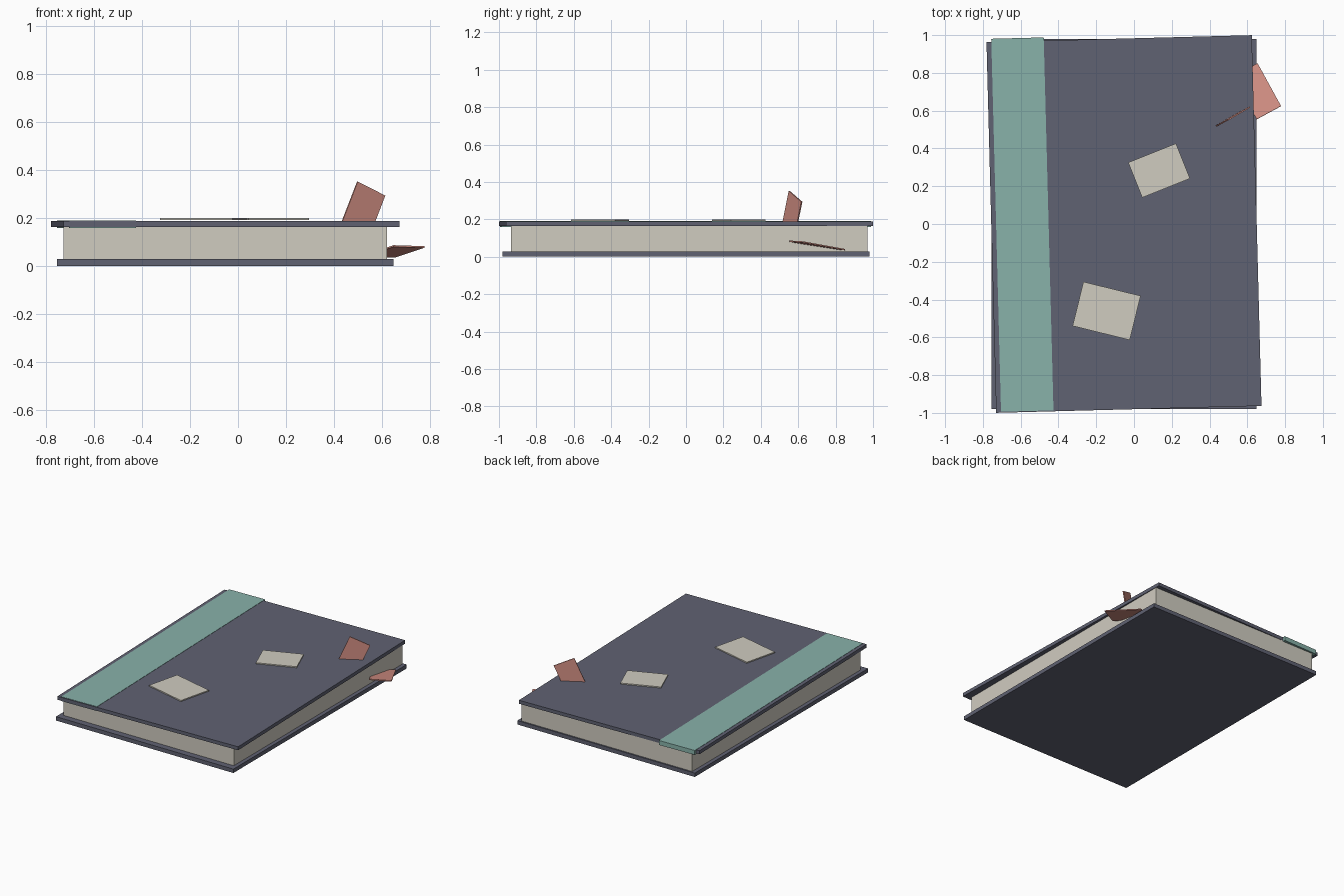
import bpy, math
from mathutils import Matrix, Vector

if "Cube" in bpy.data.objects:
    bpy.data.objects.remove(bpy.data.objects["Cube"])


def material(name, rgb):
    """Flat colour from 0-255 sRGB values."""
    m = bpy.data.materials.new(name)
    lin = [((c / 255 + 0.055) / 1.055) ** 2.4 for c in rgb]
    m.diffuse_color = (*lin, 1)
    m.use_nodes = True
    m.node_tree.nodes["Principled BSDF"].inputs["Base Color"].default_value = m.diffuse_color
    return m


SLATE = material("slate cover", (96, 98, 114))
TEAL = material("teal band", (136, 178, 170))
CREAM = material("cream paper", (208, 204, 192))
CORAL = material("coral tab", (212, 144, 132))


def slab(name, size, matrix, mat):
    """Box of the given size, placed by a matrix baked into the mesh."""
    bpy.ops.mesh.primitive_cube_add(size=1)
    ob = bpy.context.object
    ob.name = name
    ob.data.transform(matrix @ Matrix.Diagonal((*size, 1)))
    ob.data.materials.append(mat)
    return ob


def flat(name, x, y, z0, z1, width, depth, angle, mat):
    """Slab lying between two heights, turned about z."""
    m = Matrix.Translation((x, y, (z0 + z1) / 2)) @ Matrix.Rotation(math.radians(angle), 4, 'Z')
    return slab(name, (width, depth, z1 - z0), m, mat)


def tab(name, corner, along, down, thick, mat):
    """Thin tilted card spanned by two edge vectors from one corner."""
    corner, along, down = Vector(corner), Vector(along), Vector(down)
    u = along.normalized()
    n = u.cross(down).normalized()
    v = n.cross(u)
    m = Matrix((u, v, n)).transposed().to_4x4()
    m.translation = corner + (along + down) / 2
    return slab(name, (along.length, down.length, thick), m, mat)


# Book body
flat("bottom_cover", -0.053, 0, 0, 0.028, 1.405, 1.96, 0, SLATE)
flat("page_block", -0.053, 0.017, 0.028, 0.163, 1.35, 1.905, 0, CREAM)
flat("top_cover", -0.053, 0, 0.163, 0.188, 1.405, 1.963, 1.5, SLATE)

# Band along the spine side, a little thicker than the cover
flat("spine_band", -0.591, -0.003, 0.158, 0.19, 0.278, 1.975, 1.5, TEAL)

# Loose notes on the cover
flat("back_note", 0.133, 0.283, 0.192, 0.2, 0.272, 0.2, 21.8, CREAM)
flat("front_note", -0.145, -0.46, 0.192, 0.2, 0.312, 0.241, -13.8, CREAM)

# Tab standing out of the cover, and tab slipped between the pages
tab("standing_tab", (0.50, 0.553, 0.351), (0.115, 0.067, -0.058), (-0.095, -0.05, -0.237), 0.007, CORAL)
tab("page_tab", (0.651, 0.555, 0.083), (0.129, 0.07, -0.004), (-0.127, 0.225, -0.041), 0.007, CORAL)
